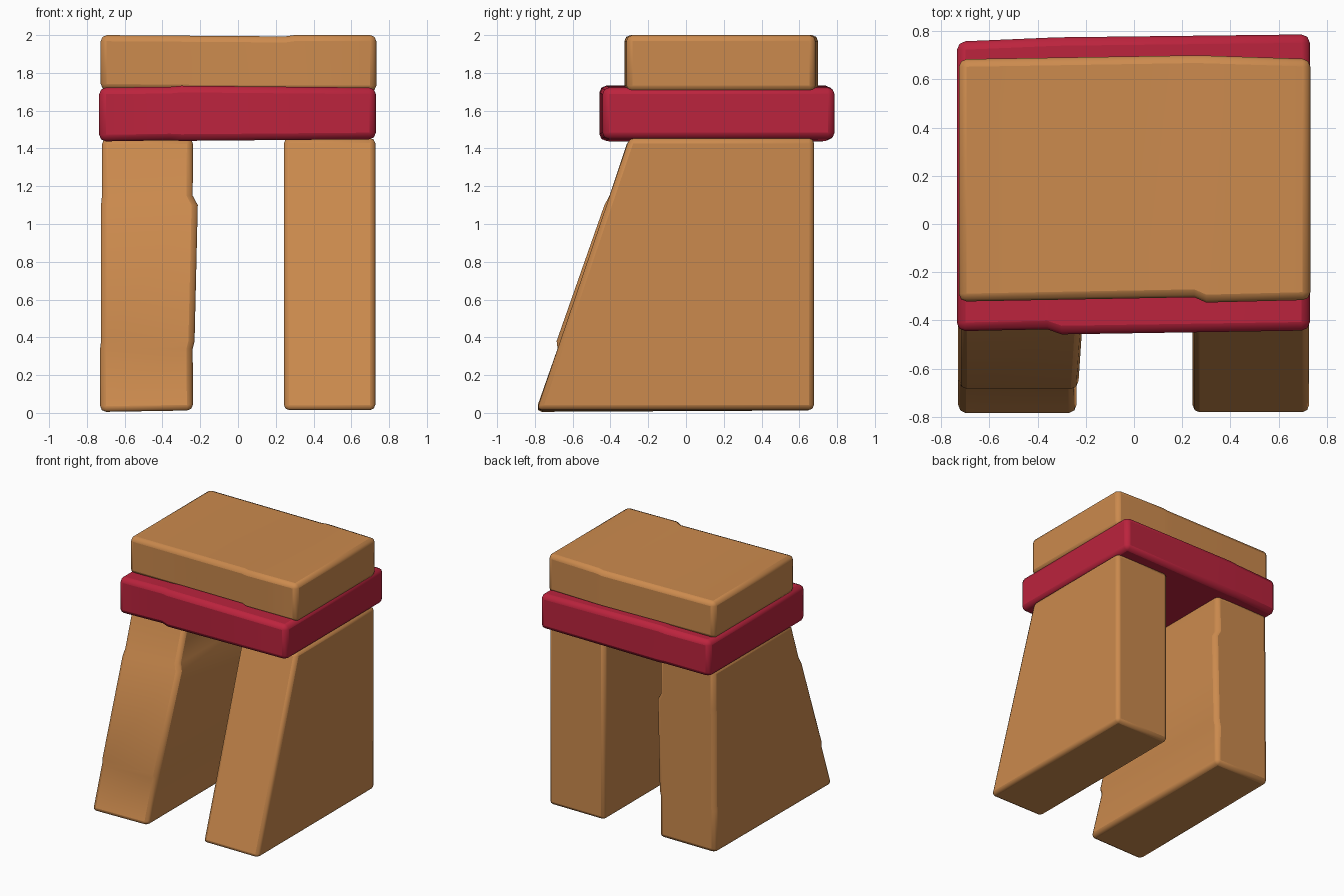
import bpy, bmesh

if "Cube" in bpy.data.objects:
    bpy.data.objects.remove(bpy.data.objects["Cube"])


def material(name, rgb):
    m = bpy.data.materials.new(name)
    m.diffuse_color = (*rgb, 1)
    m.use_nodes = True
    m.node_tree.nodes["Principled BSDF"].inputs["Base Color"].default_value = m.diffuse_color
    return m


tan = material("tan wood", (0.60, 0.255, 0.075))
red = material("crimson", (0.50, 0.017, 0.047))


def block(name, rings, mat, bevel):
    """Loft four-cornered rings into a closed block with softened edges."""
    bm = bmesh.new()
    loops = [[bm.verts.new(p) for p in ring] for ring in rings]
    for a, b in zip(loops, loops[1:]):
        for i in range(4):
            j = (i + 1) % 4
            bm.faces.new((a[i], a[j], b[j], b[i]))
    bm.faces.new(loops[0][::-1])
    bm.faces.new(loops[-1])
    bmesh.ops.recalc_face_normals(bm, faces=bm.faces)
    mesh = bpy.data.meshes.new(name)
    bm.to_mesh(mesh)
    bm.free()
    mesh.materials.append(mat)
    obj = bpy.data.objects.new(name, mesh)
    bpy.context.collection.objects.link(obj)
    mod = obj.modifiers.new("soft edges", 'BEVEL')
    mod.width = bevel
    mod.segments = 2
    mod.limit_method = 'ANGLE'
    mod.angle_limit = 0.9
    for p in mesh.polygons:
        p.use_smooth = False
    return obj


def slab(name, sections, mat, bevel):
    """Sections along x: (x, front y, back y, bottom z, top z)."""
    return block(name, [[(x, y0, z0), (x, y1, z0), (x, y1, z1), (x, y0, z1)]
                        for x, y0, y1, z0, z1 in sections], mat, bevel)


def leg(name, sections, mat, bevel, tilt=0.0):
    """Sections along z: (z, left x, right x, front y, back y)."""
    rings = [[(x0, y0, z), (x1, y0, z), (x1, y1, z), (x0, y1, z)]
             for z, x0, x1, y0, y1 in sections]
    # the foot may rest slightly lower on its front outer corner
    x, y, z = rings[0][0]
    rings[0][0] = (x, y, z - tilt)
    return block(name, rings, mat, bevel)


# Sloping legs; the left one has a worn, slightly swollen middle
leg("right_leg", [(0.015, 0.243, 0.727, -0.79, 0.678),
                  (1.455, 0.243, 0.727, -0.30, 0.678)], tan, 0.028)
leg("left_leg", [(0.013, -0.73, -0.238, -0.795, 0.678),
                 (0.34, -0.73, -0.240, -0.68, 0.678),
                 (0.38, -0.725, -0.230, -0.685, 0.678),
                 (1.10, -0.725, -0.213, -0.432, 0.678),
                 (1.15, -0.72, -0.240, -0.405, 0.678),
                 (1.455, -0.72, -0.238, -0.303, 0.678)], tan, 0.032, 0.008)

# Red band slab
slab("red_band", [(-0.735, -0.445, 0.757, 1.437, 1.722),
                  (-0.36, -0.437, 0.773, 1.443, 1.726),
                  (-0.30, -0.458, 0.775, 1.440, 1.732),
                  (0.73, -0.442, 0.787, 1.449, 1.722)], red, 0.035)

# Top slab
slab("top_slab", [(-0.727, -0.322, 0.684, 1.71, 2.0),
                  (0.25, -0.304, 0.70, 1.70, 1.993),
                  (0.30, -0.326, 0.699, 1.70, 2.0),
                  (0.732, -0.315, 0.685, 1.70, 2.0)], tan, 0.032)

# Smooth shading with sharp corners kept
bpy.ops.object.select_all(action='SELECT')
bpy.context.view_layer.objects.active = bpy.data.objects["top_slab"]
bpy.ops.object.shade_smooth_by_angle(angle=0.6)
